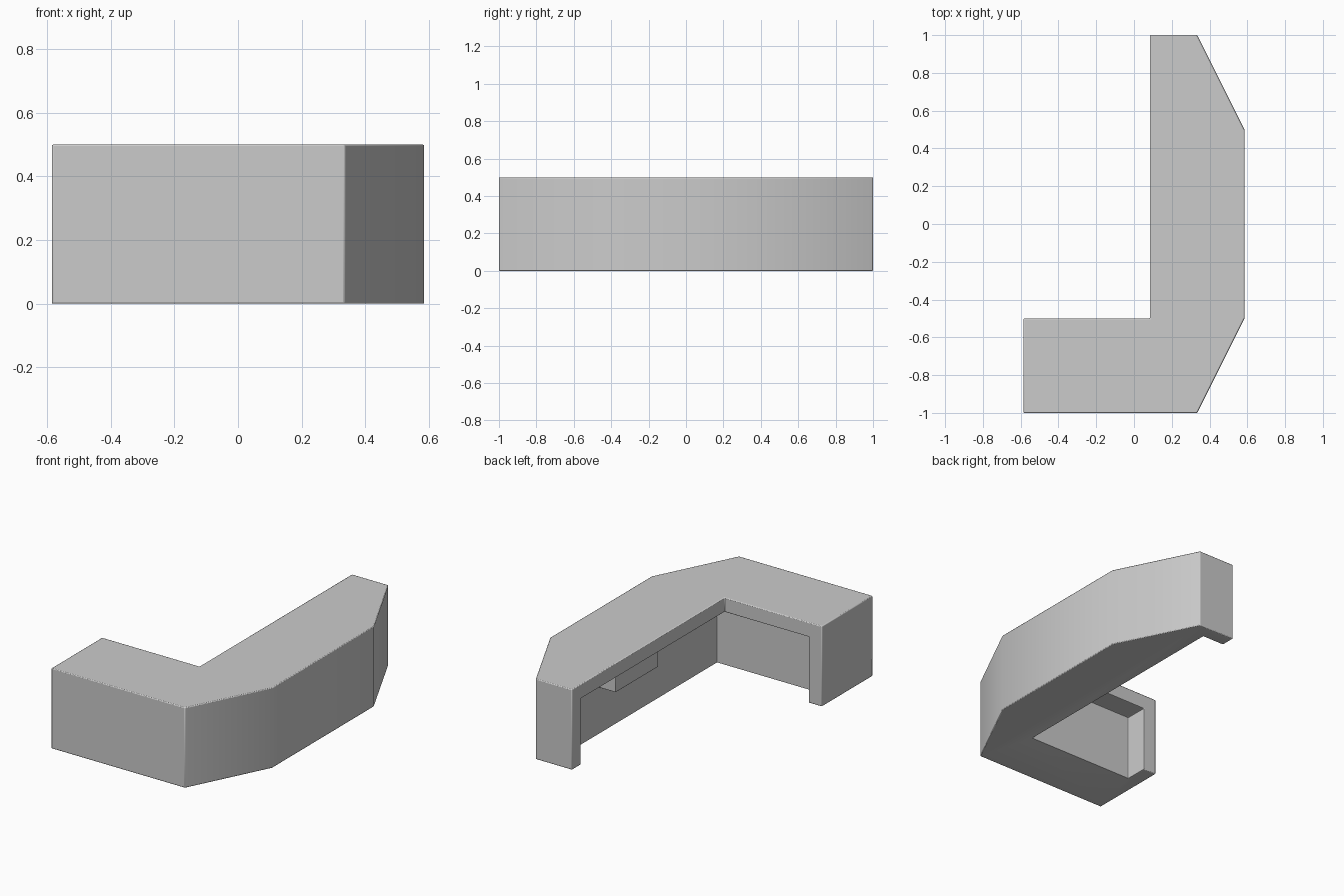
import bpy, bmesh

if "Cube" in bpy.data.objects:
    bpy.data.objects.remove(bpy.data.objects["Cube"])


def prism(name, outline, z0, z1):
    """Extrude a counter-clockwise plan outline between two heights."""
    bm = bmesh.new()
    face = bm.faces.new([bm.verts.new((x, y, z0)) for x, y in outline])
    ext = bmesh.ops.extrude_face_region(bm, geom=[face])
    for v in ext["geom"]:
        if isinstance(v, bmesh.types.BMVert):
            v.co.z = z1
    bmesh.ops.recalc_face_normals(bm, faces=bm.faces)
    mesh = bpy.data.meshes.new(name)
    bm.to_mesh(mesh)
    bm.free()
    obj = bpy.data.objects.new(name, mesh)
    bpy.context.collection.objects.link(obj)
    return obj


def soften(obj, width):
    """Small rounded edges with smooth shading."""
    bev = obj.modifiers.new("edge_bevel", 'BEVEL')
    bev.width = width
    bev.segments = 2
    bev.limit_method = 'ANGLE'
    bpy.ops.object.select_all(action='DESELECT')
    obj.select_set(True)
    bpy.context.view_layer.objects.active = obj
    bpy.ops.object.shade_smooth_by_angle()


# Solid L-shaped counter with angled outer corners
counter = prism("counter", [
    (-0.585, -1.0), (0.335, -1.0), (0.585, -0.5), (0.585, 0.5),
    (0.335, 1.0), (0.085, 1.0), (0.085, -0.5), (-0.585, -0.5)], 0, 0.5)

# Staff-side recess, leaving the worktop lip and both end panels
cutter = prism("recess_cutter", [
    (-0.495, -0.642), (0.235, -0.642), (0.235, 0.91),
    (0.0, 0.91), (0.0, -0.4), (-0.495, -0.4)], -0.1, 0.41)
cutter.hide_render = True
cutter.hide_viewport = True
cut = counter.modifiers.new("recess", 'BOOLEAN')
cut.operation = 'DIFFERENCE'
cut.solver = 'EXACT'
cut.object = cutter
soften(counter, 0.005)

# Drawer hanging under the long worktop
drawer = prism("drawer", [
    (0.117, 0.105), (0.245, 0.105), (0.245, 0.525), (0.117, 0.525)], 0.293, 0.415)
soften(drawer, 0.002)
